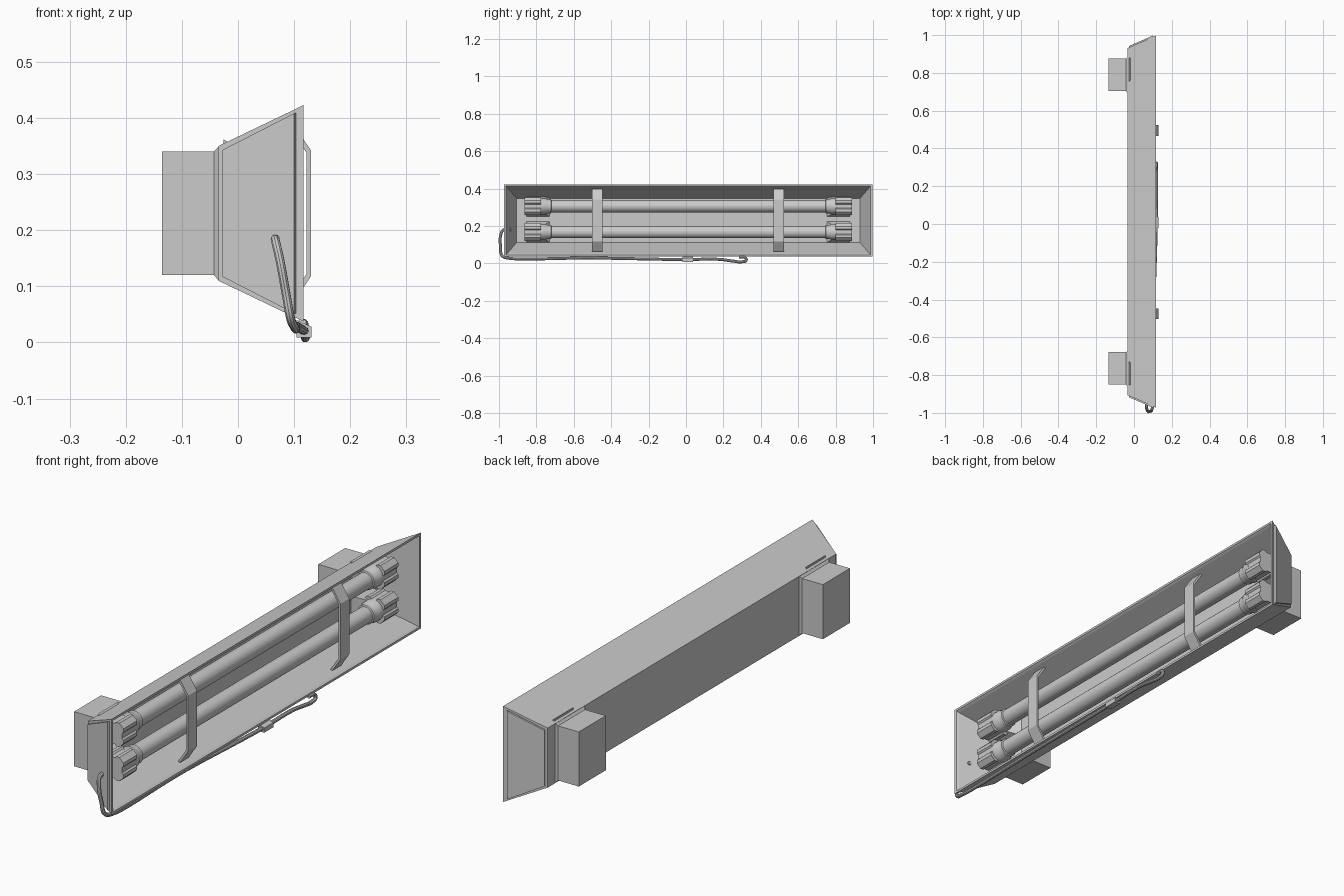
import bpy, bmesh, math

if "Cube" in bpy.data.objects:
    bpy.data.objects.remove(bpy.data.objects["Cube"])

CY = 0.0125          # lengthwise centre of the housing
ZC = 0.23            # height of the housing axis


def loft(name, rings, smooth=False, closed=False):
    """Skin a series of equal-sized point rings; cap the ends unless closed."""
    bm = bmesh.new()
    vr = [[bm.verts.new(p) for p in r] for r in rings]
    n = len(rings[0])
    pairs = list(zip(vr, vr[1:]))
    for a, b in pairs:
        for i in range(n):
            j = (i + 1) % n
            bm.faces.new((a[i], a[j], b[j], b[i]))
    bm.faces.new(vr[0])
    bm.faces.new(vr[-1])
    bmesh.ops.recalc_face_normals(bm, faces=bm.faces)
    me = bpy.data.meshes.new(name)
    bm.to_mesh(me)
    bm.free()
    ob = bpy.data.objects.new(name, me)
    bpy.context.collection.objects.link(ob)
    if smooth:
        bpy.ops.object.select_all(action='DESELECT')
        bpy.context.view_layer.objects.active = ob
        ob.select_set(True)
        bpy.ops.object.shade_smooth_by_angle(angle=math.radians(35))
    return ob


def rect(x, y0, y1, z0, z1):
    return [(x, y0, z0), (x, y1, z0), (x, y1, z1), (x, y0, z1)]


def prism(name, profile, y0, y1):
    """Extrude an (x, z) profile along y."""
    return loft(name, [[(x, y, z) for x, z in profile] for y in (y0, y1)])


def turned(name, cx, cz, steps, sides=24):
    """Round part along y from (y, radius) steps."""
    angs = [2 * math.pi * i / sides for i in range(sides)]
    return loft(name, [[(cx + r * math.cos(a), y, cz + r * math.sin(a)) for a in angs]
                       for y, r in steps], smooth=True)


# Open trough housing: back, outer rim, inner rim, step, floor
housing = loft("housing", [
    rect(-0.035, -0.906, 0.931, 0.110, 0.350),
    rect(0.109, -0.969, 0.994, 0.041, 0.419),
    rect(0.117, -0.972, 0.997, 0.037, 0.423),
    rect(0.117, -0.962, 0.987, 0.046, 0.414),
    rect(0.108, -0.957, 0.982, 0.052, 0.408),
    rect(-0.025, -0.905, 0.930, 0.112, 0.348),
])

# Raised panel on each sloping end
bm = bmesh.new()
bm.from_mesh(housing.data)
bm.faces.ensure_lookup_table()
ends = [f for f in bm.faces
        if abs(f.normal.y) > 0.7 and f.calc_area() > 0.03
        and f.normal.y * (f.calc_center_median().y - CY) > 0]
for f in ends:
    bmesh.ops.inset_region(bm, faces=[f], thickness=0.012, depth=0.0)
    bmesh.ops.inset_region(bm, faces=[f], thickness=0.001, depth=0.007)
bm.to_mesh(housing.data)
bm.free()

# Rear mounting boxes with flared collars
for s, tag in ((1, "far"), (-1, "near")):
    y = CY + s * 0.777
    loft("mount_box_" + tag, [
        rect(-0.135, y - 0.086, y + 0.086, 0.12, 0.34),
        rect(-0.043, y - 0.086, y + 0.086, 0.12, 0.34),
        rect(-0.034, y - 0.095, y + 0.095, 0.11, 0.35)])

# Lamps with their end sockets
TX = 0.045
for cz, level in ((0.306, "upper"), (0.168, "lower")):
    turned("lamp_tube_" + level, TX, cz, [(CY - 0.78, 0.033), (CY + 0.78, 0.033)])
    h, c = 0.048, 0.018
    quarter = [(h, -0.016), (h - 0.006, -0.010), (h - 0.006, 0.010), (h, 0.016),
               (h, h - c), (h - c, h)]
    # chamfered square with a groove on every side
    prof = []
    for k in range(4):
        ca, sa = [(1, 0), (0, 1), (-1, 0), (0, -1)][k]
        prof += [(TX + x * ca - z * sa, cz + x * sa + z * ca) for x, z in quarter]
    for s, tag in ((1, "far"), (-1, "near")):
        name = "_" + level + "_" + tag
        ys = [CY + s * d for d in (0.875, 0.787)]
        prism("socket" + name, prof, *ys)
        turned("socket_collar" + name, TX, cz,
               [(CY + s * d, r) for d, r in
                ((0.80, 0.043), (0.765, 0.043), (0.755, 0.038), (0.735, 0.038), (0.732, 0.032))])
        # tapered foot joining the socket to the floor
        loft("socket_foot" + name, [
            rect(-0.026, *sorted((CY + s * 0.865, CY + s * 0.74)), cz - 0.056, cz + 0.056),
            rect(-0.016, *sorted((CY + s * 0.865, CY + s * 0.75)), cz - 0.050, cz + 0.050),
            rect(0.03, *sorted((CY + s * 0.855, CY + s * 0.79)), cz - 0.030, cz + 0.030)])

# Bent guard straps across the opening
half = [(0.094, 0.167), (0.130, 0.112), (0.122, 0.108), (0.085, 0.164)]
outer, inner = half[:2], half[2:]
strap = ([(x, ZC + z) for x, z in outer] + [(x, ZC - z) for x, z in reversed(outer)]
         + [(x, ZC - z) for x, z in reversed(inner)] + [(x, ZC + z) for x, z in inner])
for y, tag in ((-0.475, "near"), (0.495, "far")):
    prism("guard_strap_" + tag, strap, y - 0.028, y + 0.028)

# Power cable from the end panel along the lower rim
path = [(0.067, -0.935, 0.182), (0.067, -0.975, 0.180), (0.074, -0.991, 0.150),
        (0.086, -0.991, 0.085), (0.094, -0.984, 0.042), (0.100, -0.955, 0.029),
        (0.104, -0.5, 0.029), (0.118, 0.0, 0.021), (0.120, 0.18, 0.022),
        (0.120, 0.25, 0.013), (0.120, 0.300, 0.009), (0.120, 0.322, 0.018),
        (0.118, 0.315, 0.031), (0.114, 0.285, 0.034)]
cu = bpy.data.curves.new("power_cable", 'CURVE')
cu.dimensions = '3D'
cu.bevel_depth = 0.008
cu.bevel_resolution = 3
cu.use_fill_caps = True
sp = cu.splines.new('BEZIER')
sp.resolution_u = 8
sp.bezier_points.add(len(path) - 1)
for bp, p in zip(sp.bezier_points, path):
    bp.co = p
    bp.handle_left_type = bp.handle_right_type = 'AUTO'
cable = bpy.data.objects.new("power_cable", cu)
bpy.context.collection.objects.link(cable)
bpy.ops.object.select_all(action='DESELECT')
bpy.context.view_layer.objects.active = cable
cable.select_set(True)
bpy.ops.object.convert(target='MESH')
bpy.ops.object.shade_smooth_by_angle(angle=math.radians(35))

# Clip holding the cable under the rim
loft("cable_clip", [rect(x, -0.02, 0.038, 0.009, z) for x, z in ((0.104, 0.040), (0.131, 0.028))])
